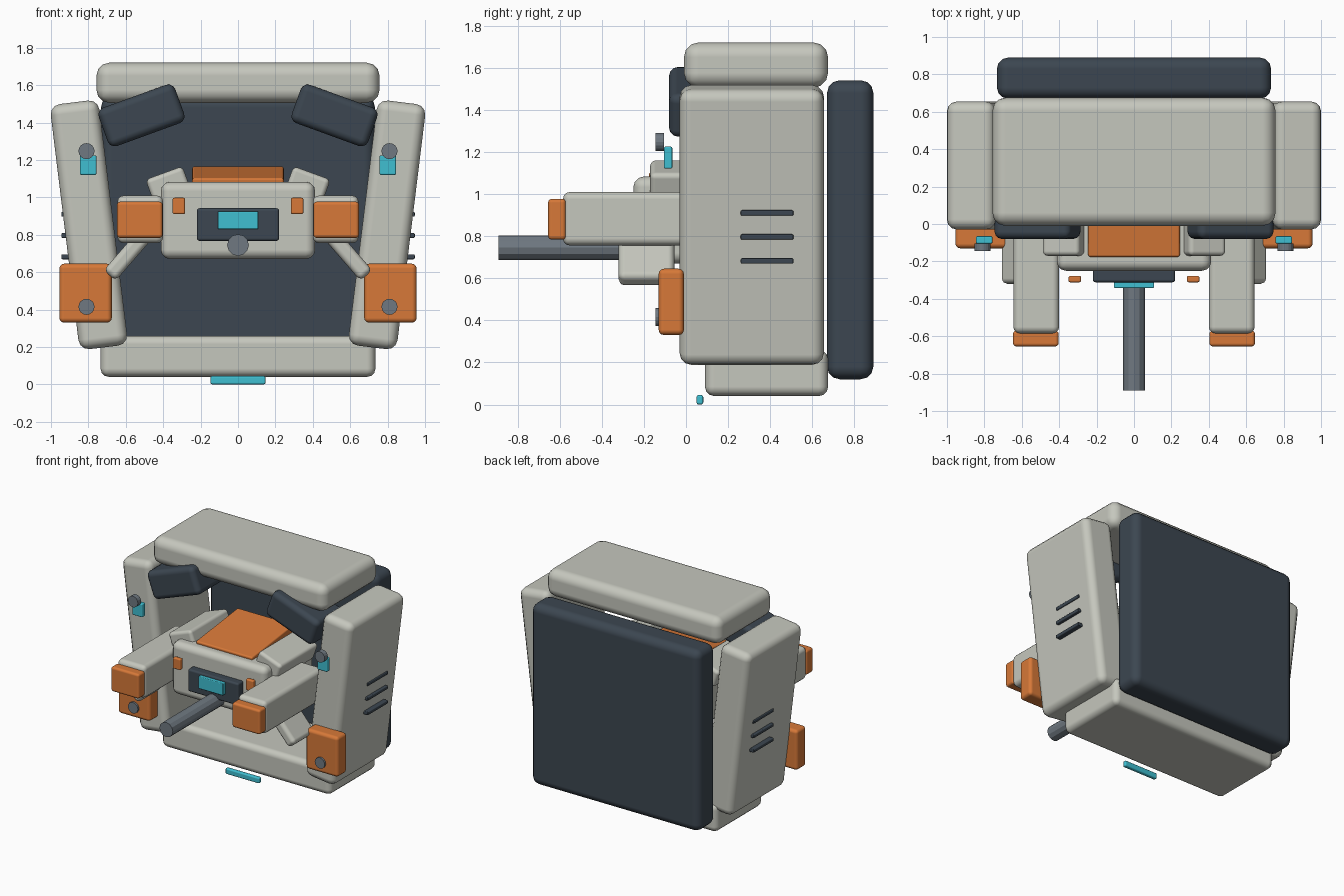
import bpy
from math import radians
from mathutils import Matrix, Vector

if "Cube" in bpy.data.objects:
    bpy.data.objects.remove(bpy.data.objects["Cube"])


def material(name, rgb):
    m = bpy.data.materials.new(name)
    m.use_nodes = True
    m.diffuse_color = (*rgb, 1)
    m.node_tree.nodes["Principled BSDF"].inputs["Base Color"].default_value = (*rgb, 1)
    return m


GREY = material("warm light grey", (0.56, 0.57, 0.51))
DARK = material("dark slate", (0.045, 0.062, 0.082))
ORANGE = material("burnt orange", (0.68, 0.19, 0.04))
CYAN = material("bright cyan", (0.05, 0.52, 0.64))
STEEL = material("steel grey", (0.16, 0.19, 0.22))


def finish(ob, name, mat, bevel):
    ob.name = name
    ob.data.materials.append(mat)
    if bevel:
        ob.data.polygons.foreach_set("use_smooth", [True] * len(ob.data.polygons))
        mod = ob.modifiers.new("rounded edges", "BEVEL")
        mod.width = bevel
        mod.segments = 3
        mod.harden_normals = True
    return ob


def box(name, mat, x, y, z, bevel=0.02, turn=(0, 0, 0)):
    """Rounded box from (min, max) ranges, turned in degrees about its centre."""
    spans = (x, y, z)
    centre = Vector([(a + b) / 2 for a, b in spans])
    bpy.ops.mesh.primitive_cube_add(size=1, location=centre,
                                    rotation=[radians(t) for t in turn])
    ob = bpy.context.object
    ob.data.transform(Matrix.Diagonal([b - a for a, b in spans] + [1]))
    return finish(ob, name, mat, bevel)


def rod(name, mat, x, z, radius, y, sides=12):
    bpy.ops.mesh.primitive_cylinder_add(vertices=sides, radius=radius, depth=y[1] - y[0],
                                        location=(x, sum(y) / 2, z),
                                        rotation=(radians(90), 0, 0))
    return finish(bpy.context.object, name, mat, 0)


def pair(name, mat, x, y, z, bevel=0.02, tilt=0):
    """A box on the +x side and its mirror twin, leaning about the y axis."""
    box("left_" + name, mat, x, y, z, bevel, (0, tilt, 0))
    box("right_" + name, mat, (-x[1], -x[0]), y, z, bevel, (0, -tilt, 0))


def around(centre, size):
    return centre - size / 2, centre + size / 2


# Outer shell
box("back_panel", DARK, (-0.733, 0.733), (0.67, 0.89), (0.12, 1.54), 0.06)
box("top_beam", GREY, (-0.757, 0.757), (-0.01, 0.675), (1.505, 1.72), 0.07)
box("bottom_beam", GREY, (-0.735, 0.735), (0.09, 0.675), (0.04, 0.26), 0.045)
pair("side_panel", GREY, around(0.797, 0.262), (-0.03, 0.655), around(0.853, 1.32), 0.055, 7)
pair("visor", DARK, around(0.516, 0.435), (-0.08, 0.245), around(1.438, 0.218), 0.04, 20)

# Side vents
for i, height in enumerate((0.682, 0.796, 0.91)):
    pair("vent_%d" % (i + 1), DARK, (0.895, 0.945), (0.26, 0.51), around(height, 0.026), 0.006)

# Central body
box("body", GREY, (-0.413, 0.413), (-0.25, 0.36), (0.67, 1.083), 0.05)
box("top_hatch", ORANGE, (-0.245, 0.245), (-0.175, 0.35), (1.07, 1.135), 0.012, (7, 0, 0))
pair("shoulder", GREY, around(0.372, 0.21), (-0.17, 0.3), around(1.065, 0.14), 0.025, 20)
box("face_plate", DARK, (-0.22, 0.22), (-0.312, -0.24), (0.767, 0.942), 0.015)
box("display", CYAN, (-0.108, 0.108), (-0.342, -0.305), (0.83, 0.925), 0.006)
pair("body_marker", ORANGE, (0.283, 0.35), (-0.312, -0.277), (0.91, 0.998), 0.01)
rod("barrel", STEEL, 0, 0.745, 0.058, (-0.89, -0.2))

# Arms and struts
pair("arm", GREY, (0.4, 0.645), (-0.585, 0.15), (0.755, 1.01), 0.035)
pair("arm_cuff", ORANGE, (0.403, 0.647), (-0.655, -0.57), (0.783, 0.977), 0.018)
pair("strut", GREY, around(0.575, 0.085), (-0.32, -0.055), around(0.71, 0.34), 0.03, -41)

# Lower feet, lamps and studs on the side panels
pair("foot_block", ORANGE, (0.675, 0.955), (-0.13, -0.01), (0.33, 0.645), 0.025)
pair("side_lamp", CYAN, (0.757, 0.845), (-0.105, -0.065), (1.12, 1.225), 0.008)
for side, sign in (("left", 1), ("right", -1)):
    rod(side + "_upper_stud", STEEL, sign * 0.81, 1.247, 0.043, (-0.145, -0.105), 16)
    rod(side + "_lower_stud", STEEL, sign * 0.81, 0.415, 0.043, (-0.145, -0.1), 16)

# Light strip under the front edge
box("under_light", CYAN, (-0.147, 0.147), (0.05, 0.082), (0, 0.045), 0.01)
